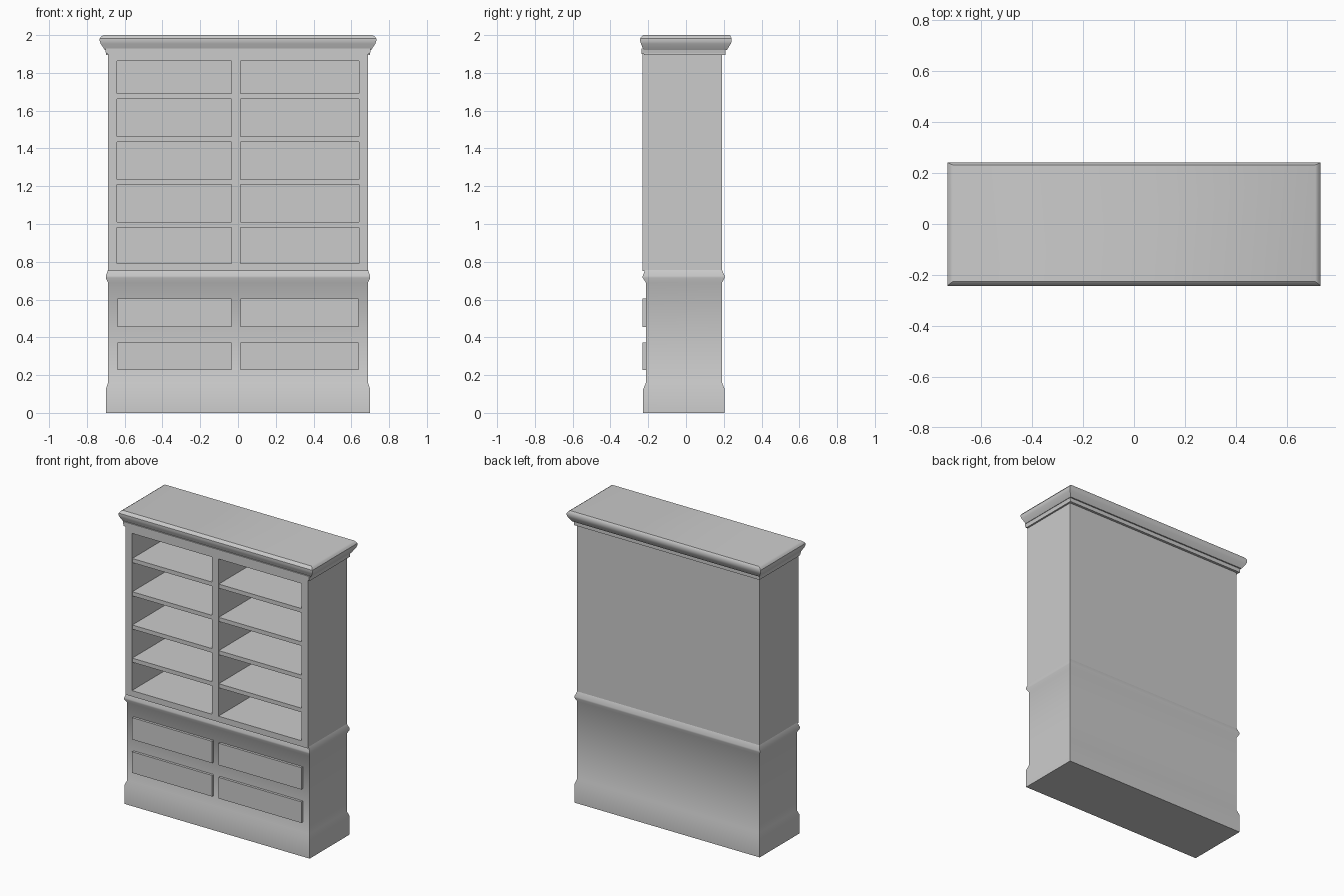
import bpy, bmesh, math

if "Cube" in bpy.data.objects:
    bpy.data.objects.remove(bpy.data.objects["Cube"])


def make_object(name, bm):
    bmesh.ops.recalc_face_normals(bm, faces=bm.faces)
    mesh = bpy.data.meshes.new(name)
    bm.to_mesh(mesh)
    bm.free()
    ob = bpy.data.objects.new(name, mesh)
    bpy.context.collection.objects.link(ob)
    return ob


def select_only(ob):
    bpy.ops.object.select_all(action='DESELECT')
    ob.select_set(True)
    bpy.context.view_layer.objects.active = ob


def stack(name, profile, angle=None):
    """Loft rectangles given as (z, half_width, y_front, y_back)."""
    bm = bmesh.new()
    rings = [[bm.verts.new(p) for p in ((-w, f, z), (w, f, z), (w, b, z), (-w, b, z))]
             for z, w, f, b in profile]
    for lo, hi in zip(rings, rings[1:]):
        for i in range(4):
            j = (i + 1) % 4
            bm.faces.new((lo[i], lo[j], hi[j], hi[i]))
    bm.faces.new(rings[0][::-1])
    bm.faces.new(rings[-1])
    ob = make_object(name, bm)
    if angle:
        select_only(ob)
        bpy.ops.object.shade_smooth_by_angle(angle=math.radians(angle))
    return ob


def box(name, x0, x1, y0, y1, z0, z1):
    bm = bmesh.new()
    bmesh.ops.create_cube(bm, size=1)
    for v in bm.verts:
        v.co = (x1 if v.co.x > 0 else x0, y1 if v.co.y > 0 else y0, z1 if v.co.z > 0 else z0)
    return make_object(name, bm)


# Lower cabinet with plinth and waist moulding
stack("lower_cabinet", [
    (0.0, 0.70, -0.227, 0.205), (0.125, 0.70, -0.227, 0.205),
    (0.16, 0.688, -0.212, 0.191), (0.69, 0.688, -0.212, 0.191),
    (0.715, 0.70, -0.229, 0.204), (0.725, 0.70, -0.229, 0.204),
    (0.757, 0.688, -0.217, 0.191)], 35)

# Upper carcass, hollowed out by the two bays
BAYS = [("left", -0.64, -0.034), ("right", 0.013, 0.64)]
carcass = box("upper_carcass", -0.688, 0.688, -0.23, 0.191, 0.75, 1.902)
for side, x0, x1 in BAYS:
    cutter = box("bay_cutter", x0, x1, -0.4, 0.172, 0.79, 1.863)
    cutter.hide_render = True
    mod = carcass.modifiers.new("bay", 'BOOLEAN')
    mod.operation = 'DIFFERENCE'
    mod.solver = 'EXACT'
    mod.object = cutter
    select_only(carcass)
    bpy.ops.object.modifier_apply(modifier=mod.name)
    bpy.data.objects.remove(cutter)

# Shelves and drawer fronts in each bay
for side, x0, x1 in BAYS:
    for n, z in enumerate((0.982, 1.208, 1.435, 1.662)):
        box(f"{side}_shelf_{n + 1}", x0 - 0.002, x1 + 0.002, -0.226, 0.175, z, z + 0.028)
    for n, (z0, z1) in enumerate(((0.228, 0.372), (0.456, 0.605))):
        box(f"{side}_drawer_{n + 1}", x0 + 0.001, x1 - 0.001, -0.229, -0.20, z0, z1)

# Crown moulding
stack("crown", [
    (1.895, 0.70, -0.222, 0.208), (1.922, 0.70, -0.222, 0.208),
    (1.922, 0.706, -0.225, 0.217), (1.954, 0.727, -0.238, 0.237),
    (1.968, 0.732, -0.243, 0.242), (1.982, 0.732, -0.243, 0.242),
    (1.993, 0.724, -0.235, 0.237), (2.0, 0.712, -0.226, 0.232)], 35)

# Small step under the crown
stack("crown_step", [(1.9, 0.699, -0.236, 0.207), (1.93, 0.704, -0.236, 0.207)])
